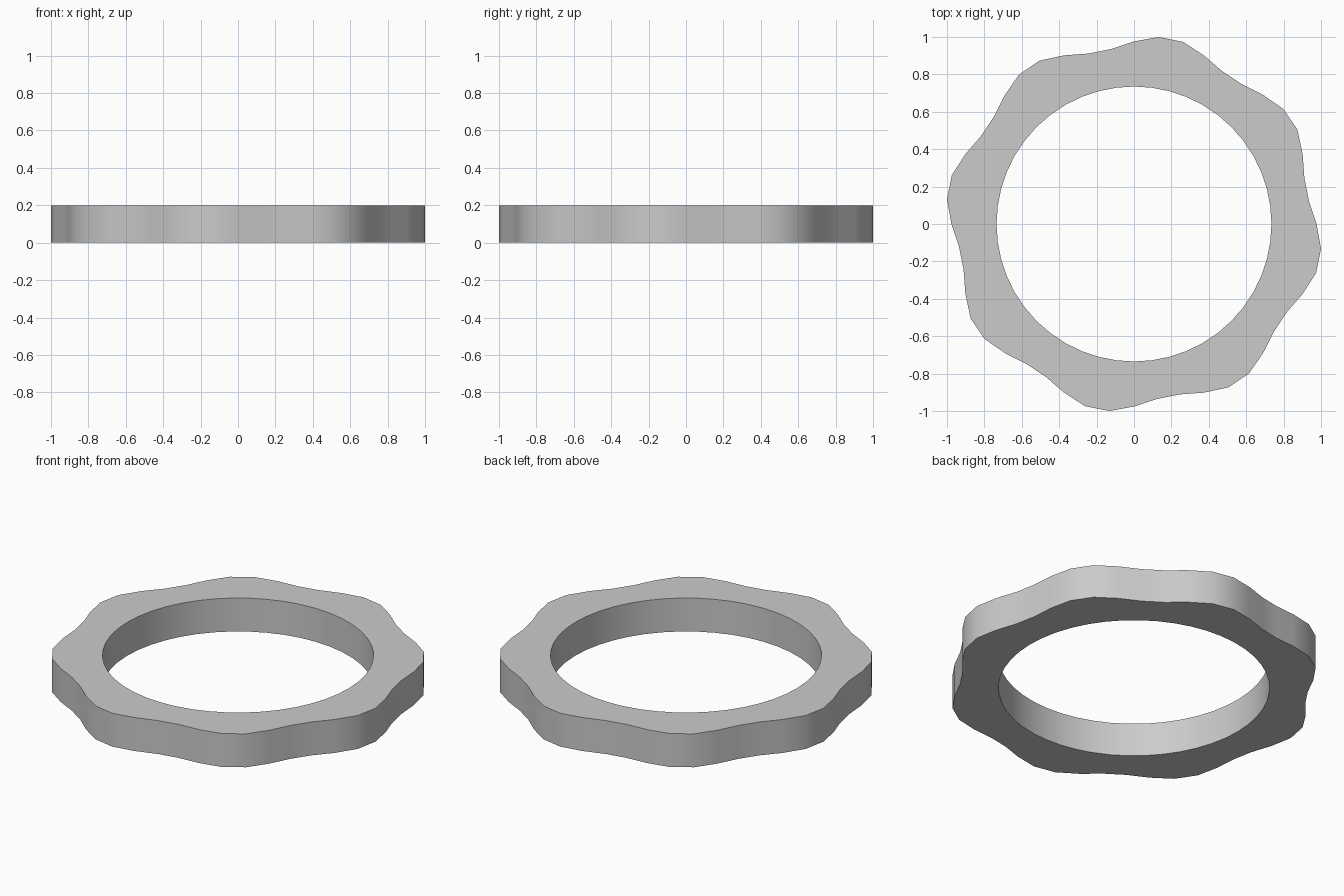
import bpy, bmesh, math

if "Cube" in bpy.data.objects:
    bpy.data.objects.remove(bpy.data.objects["Cube"])

SEGMENTS, LOBES = 48, 8
HEIGHT, INNER_R = 0.2, 0.735
MEAN_R, WAVE = 0.976, 0.0377

bm = bmesh.new()


def point(radius, angle, z):
    return bm.verts.new((radius * math.cos(angle), radius * math.sin(angle), z))


# Rectangular section per step: wavy outer wall, round bore
sections = []
for i in range(SEGMENTS):
    a = 2 * math.pi * i / SEGMENTS
    outer = MEAN_R - WAVE * math.sin(LOBES * a)
    sections.append([point(INNER_R, a, 0), point(outer, a, 0),
                     point(outer, a, HEIGHT), point(INNER_R, a, HEIGHT)])

# Join neighbouring sections into a closed ring
for i, s in enumerate(sections):
    t = sections[(i + 1) % SEGMENTS]
    for j in range(4):
        k = (j + 1) % 4
        bm.faces.new((s[j], t[j], t[k], s[k]))
bmesh.ops.recalc_face_normals(bm, faces=bm.faces)

mesh = bpy.data.meshes.new("wavy_ring")
bm.to_mesh(mesh)
bm.free()
ring = bpy.data.objects.new("wavy_ring", mesh)
bpy.context.collection.objects.link(ring)

# Smooth walls with sharp rims
bpy.context.view_layer.objects.active = ring
ring.select_set(True)
bpy.ops.object.shade_smooth_by_angle(angle=math.radians(30))
